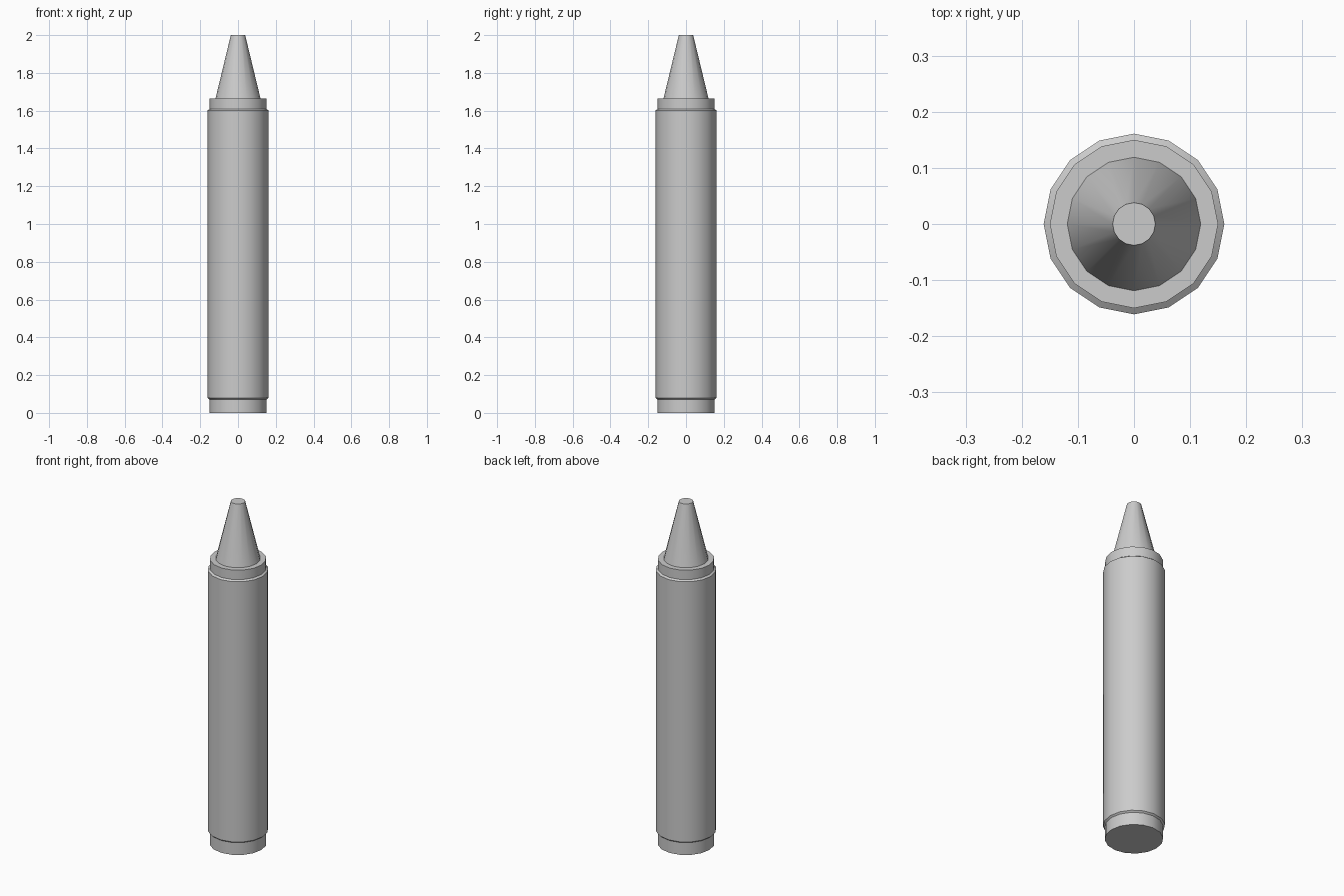
import bpy, bmesh, math

if "Cube" in bpy.data.objects:
    bpy.data.objects.remove(bpy.data.objects["Cube"])

SIDES = 16


def lathe(name, profile, cap_bottom=False, cap_top=False):
    """Revolve (radius, z) points, listed bottom to top, around the z axis."""
    bm = bmesh.new()
    rings = []
    for r, z in profile:
        rings.append([bm.verts.new((r * math.cos(2 * math.pi * i / SIDES),
                                    r * math.sin(2 * math.pi * i / SIDES), z))
                      for i in range(SIDES)])
    for low, high in zip(rings, rings[1:]):
        for i in range(SIDES):
            j = (i + 1) % SIDES
            bm.faces.new((low[i], low[j], high[j], high[i]))
    if cap_bottom:
        bm.faces.new(rings[0][::-1])
    if cap_top:
        bm.faces.new(rings[-1])
    mesh = bpy.data.meshes.new(name)
    bm.to_mesh(mesh)
    bm.free()
    obj = bpy.data.objects.new(name, mesh)
    bpy.context.collection.objects.link(obj)
    bpy.ops.object.select_all(action='DESELECT')
    obj.select_set(True)
    bpy.context.view_layer.objects.active = obj
    bpy.ops.object.shade_smooth_by_angle(angle=math.radians(30))
    return obj


# Exposed wax at the flat end
lathe("wax_base", [(0.152, 0), (0.152, 0.072)], cap_bottom=True)

# Paper sleeve with small chamfered rims
lathe("paper_wrapper", [(0.152, 0.072), (0.161, 0.08), (0.161, 1.602), (0.15, 1.61)])

# Collar, shoulder and tapered drawing tip
lathe("wax_tip", [(0.15, 1.61), (0.15, 1.665), (0.119, 1.665), (0.038, 2.0)], cap_top=True)
